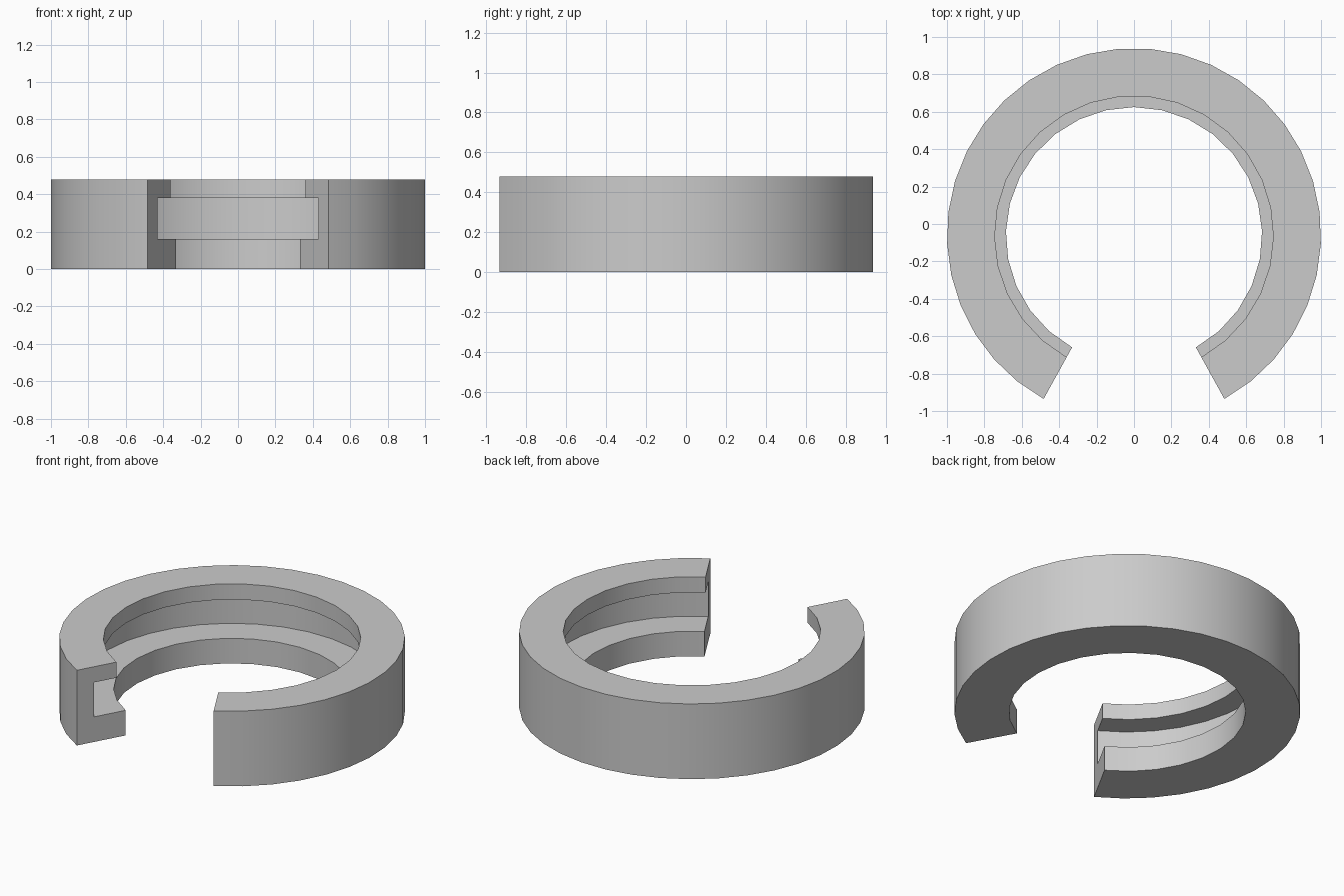
import bpy
import bmesh
from math import sin, cos, radians

if "Cube" in bpy.data.objects:
    bpy.data.objects.remove(bpy.data.objects["Cube"])

CENTRE_Y = -0.06
START, END = radians(-61.1), radians(241.1)

# Cross-section going round the cut end: (radius, height, segments along the arc)
PROFILE = [
    (1.0, 0.0, 31), (1.0, 0.48, 31),        # outer wall
    (0.745, 0.48, 25), (0.745, 0.38, 25),   # upper lip
    (0.89, 0.38, 29), (0.89, 0.16, 29),     # groove
    (0.685, 0.16, 24), (0.685, 0.0, 24),    # lower lip
]

grey = bpy.data.materials.new("light grey")
grey.use_nodes = True
colour = (0.6, 0.6, 0.6, 1)
grey.diffuse_color = colour
grey.node_tree.nodes["Principled BSDF"].inputs["Base Color"].default_value = colour

bm = bmesh.new()


def arc(radius, z, segments):
    angles = [START + (END - START) * i / segments for i in range(segments + 1)]
    return [bm.verts.new((radius * cos(a), CENTRE_Y + radius * sin(a), z)) for a in angles]


arcs = [arc(*point) for point in PROFILE]
for i, a in enumerate(arcs):
    b = arcs[(i + 1) % len(arcs)]
    if i % 2 == 0:
        # curved wall between two heights
        for j in range(len(a) - 1):
            bm.faces.new((a[j], a[j + 1], b[j + 1], b[j]))
    else:
        # flat face between two radii
        bm.faces.new(a + b[::-1])

# cut ends
bm.faces.new([a[0] for a in arcs])
bm.faces.new([a[-1] for a in arcs][::-1])

# the flat C shapes are concave, so split them cleanly
bmesh.ops.recalc_face_normals(bm, faces=bm.faces)
bmesh.ops.triangulate(bm, faces=[f for f in bm.faces if len(f.verts) > 4])

mesh = bpy.data.meshes.new("split_ring")
bm.to_mesh(mesh)
bm.free()
mesh.materials.append(grey)
ring = bpy.data.objects.new("split_ring", mesh)
bpy.context.collection.objects.link(ring)

bpy.ops.object.select_all(action="DESELECT")
ring.select_set(True)
bpy.context.view_layer.objects.active = ring
bpy.ops.object.shade_smooth_by_angle(angle=radians(30))
